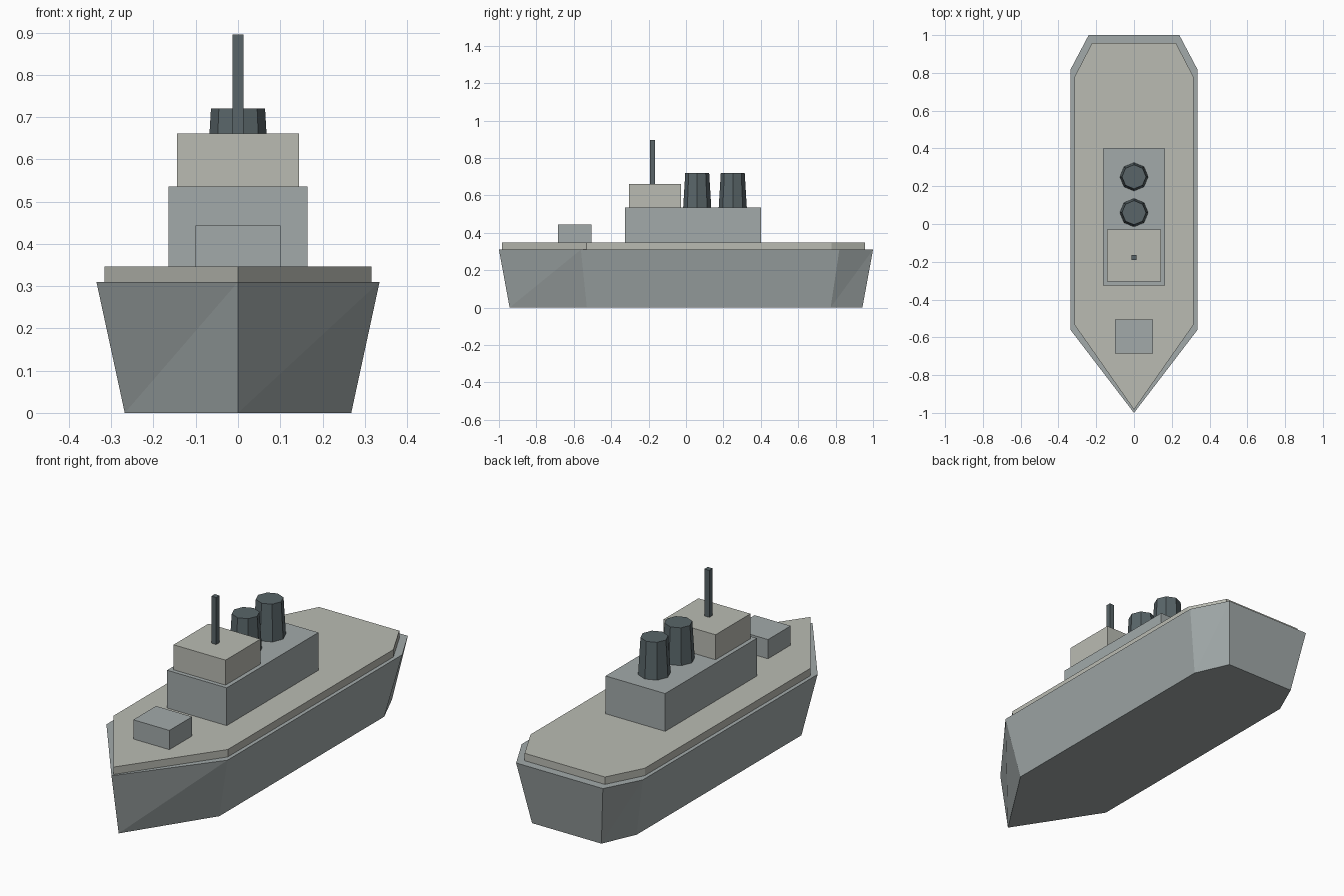
import bpy, bmesh
from mathutils import Matrix

if "Cube" in bpy.data.objects:
    bpy.data.objects.remove(bpy.data.objects["Cube"])


def paint(name, rgb):
    m = bpy.data.materials.new(name)
    m.diffuse_color = (*rgb, 1)
    m.use_nodes = True
    m.node_tree.nodes["Principled BSDF"].inputs["Base Color"].default_value = m.diffuse_color
    return m


hull_grey = paint("hull_grey", (0.36, 0.40, 0.40))
deck_grey = paint("deck_grey", (0.49, 0.50, 0.45))
dark_grey = paint("dark_grey", (0.10, 0.13, 0.14))


def finish(bm, name, mat):
    bmesh.ops.recalc_face_normals(bm, faces=bm.faces)
    me = bpy.data.meshes.new(name)
    bm.to_mesh(me)
    bm.free()
    me.materials.append(mat)
    ob = bpy.data.objects.new(name, me)
    bpy.context.collection.objects.link(ob)
    return ob


def outline(half):
    # Mirror a bow-to-stern half profile into a closed loop
    return half + [(-x, y) for x, y in reversed(half) if x > 0]


def loft(name, low, z0, high, z1, mat):
    # Join two loops with triangulated sides and flat caps
    bm = bmesh.new()
    a = [bm.verts.new((x, y, z0)) for x, y in outline(low)]
    b = [bm.verts.new((x, y, z1)) for x, y in outline(high)]
    n = len(a)
    for i in range(n):
        j = (i + 1) % n
        bm.faces.new((a[i], a[j], b[j]))
        bm.faces.new((a[i], b[j], b[i]))
    bm.faces.new(a[::-1])
    bm.faces.new(b)
    return finish(bm, name, mat)


def box(name, half_x, y0, y1, z0, z1, mat):
    bm = bmesh.new()
    m = Matrix.Translation((0, (y0 + y1) / 2, (z0 + z1) / 2)) @ Matrix.Diagonal((2 * half_x, y1 - y0, z1 - z0, 1))
    bmesh.ops.create_cube(bm, size=1, matrix=m)
    return finish(bm, name, mat)


def funnel(name, y, z0, z1, r0, r1, mat):
    bm = bmesh.new()
    bmesh.ops.create_cone(bm, cap_ends=True, segments=8, radius1=r0, radius2=r1, depth=z1 - z0,
                          matrix=Matrix.Translation((0, y, (z0 + z1) / 2)))
    return finish(bm, name, mat)


# Hull, flaring outward towards the top
rim = [(0, -1), (0.335, -0.562), (0.335, 0.82), (0.24, 1)]
keel = [(x * 0.8, y * 0.943) for x, y in rim]
loft("hull", keel, 0, rim, 0.31, hull_grey)

# Raised deck slab
deck = [(0, -0.983), (0.316, -0.532), (0.316, 0.777), (0.222, 0.958)]
loft("deck", deck, 0.31, deck, 0.347, deck_grey)

# Stacked deckhouses and the small foredeck block
box("main_deckhouse", 0.165, -0.325, 0.40, 0.347, 0.536, hull_grey)
box("bridge", 0.144, -0.304, -0.028, 0.536, 0.661, deck_grey)
box("foredeck_block", 0.10, -0.685, -0.505, 0.347, 0.443, hull_grey)

# Mast and funnels
box("mast", 0.0135, -0.1915, -0.1645, 0.661, 0.896, dark_grey)
for i, y in enumerate((0.06, 0.25)):
    funnel(f"funnel_{i + 1}", y, 0.536, 0.72, 0.075, 0.064, dark_grey)
